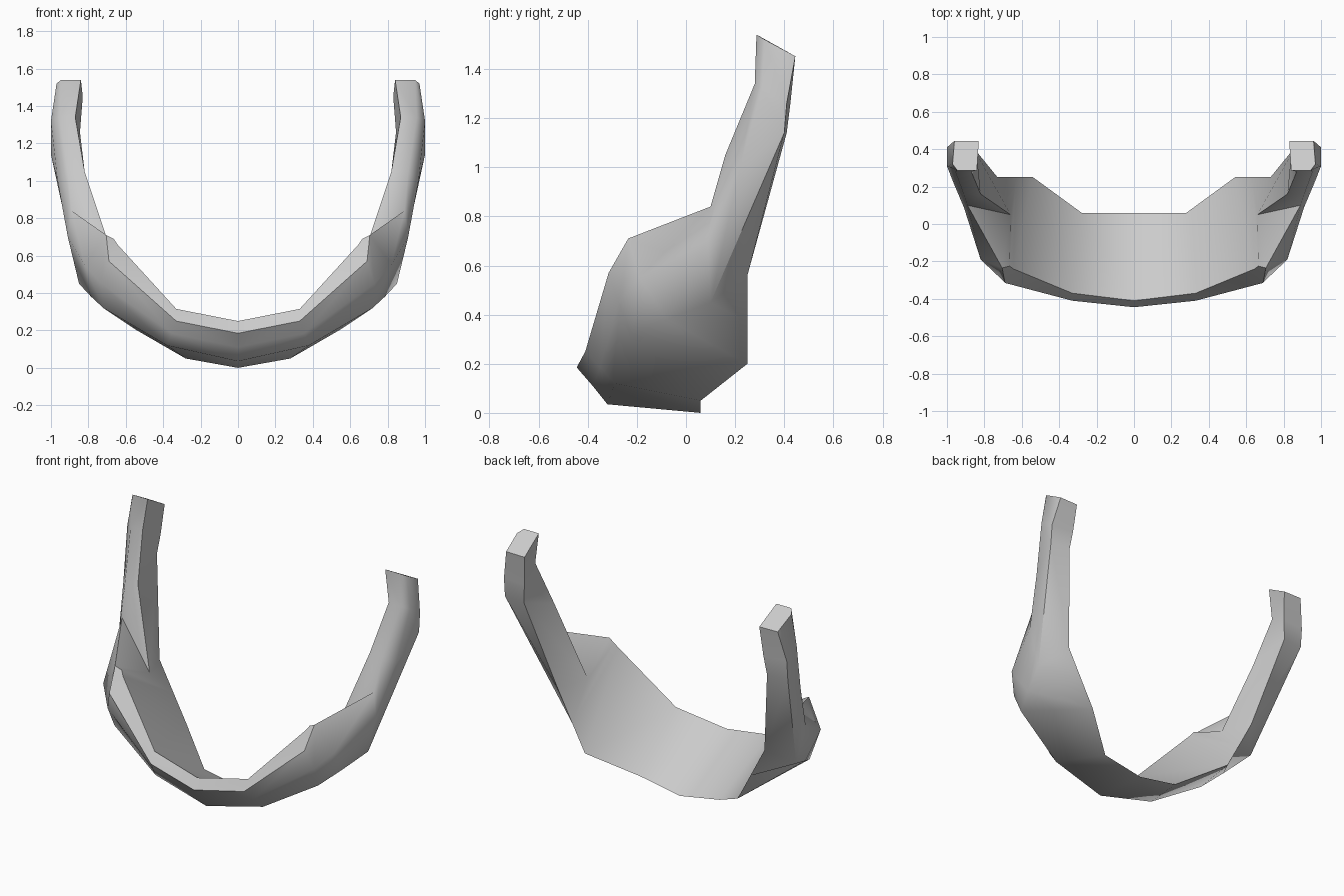
import bpy, bmesh, math

# Half cross-sections from the chin centre up to the strap tip.
# each: inner back, outer back, outer middle, outer front, inner front
sections = [
    # chin and jaw
    [(0, .06, .0), (0, -.32, .035), (0, -.38, .11), (0, -.445, .185), (0, -.41, .25)],
    [(.28, .06, .05), (.38, -.29, .12), (.355, -.35, .185), (.33, -.41, .25), (.33, -.37, .315)],
    [(.54, .25, .20), (.72, -.22, .32), (.73, -.275, .45), (.69, -.315, .57), (.645, -.24, .66)],
    # cheek
    [(.63, .25, .37), (.785, -.08, .38), (.82, -.19, .55), (.705, -.235, .71), (.665, -.225, .69)],
    [(.73, .25, .56), (.85, .10, .45), (.91, .09, .70), (.89, .10, .84), (.66, .05, .57)],
    # strap
    [(.86, .41, 1.14), (1, .40, 1.14), (.965, .22, 1.0), (.91, .16, 1.05), (.82, .16, 1.05)],
    [(.845, .425, 1.26), (1, .41, 1.26), (1, .31, 1.32), (.955, .28, 1.34), (.87, .28, 1.34)],
    [(.83, .445, 1.45), (.96, .445, 1.452), (.97, .32, 1.52), (.945, .287, 1.54), (.84, .287, 1.54)],
]

# loft one half
bm = bmesh.new()
rings = [[bm.verts.new(p) for p in sec] for sec in sections]
for r, s in zip(rings, rings[1:]):
    for i in range(5):
        j = (i + 1) % 5
        bm.faces.new((r[i], r[j], s[j], s[i]))
bm.faces.new(rings[-1])

# mirror to the other half
geo = bm.verts[:] + bm.edges[:] + bm.faces[:]
bmesh.ops.mirror(bm, geom=geo, axis='X', merge_dist=.0005)
bmesh.ops.remove_doubles(bm, verts=bm.verts[:], dist=.0005)
bmesh.ops.recalc_face_normals(bm, faces=bm.faces[:])

mesh = bpy.data.meshes.new("jaw_guard")
bm.to_mesh(mesh)
bm.free()
guard = bpy.data.objects.new("jaw_guard", mesh)
bpy.context.collection.objects.link(guard)

# smooth shading with sharp rims
bpy.context.view_layer.objects.active = guard
guard.select_set(True)
bpy.ops.object.shade_smooth_by_angle(angle=math.radians(62))
